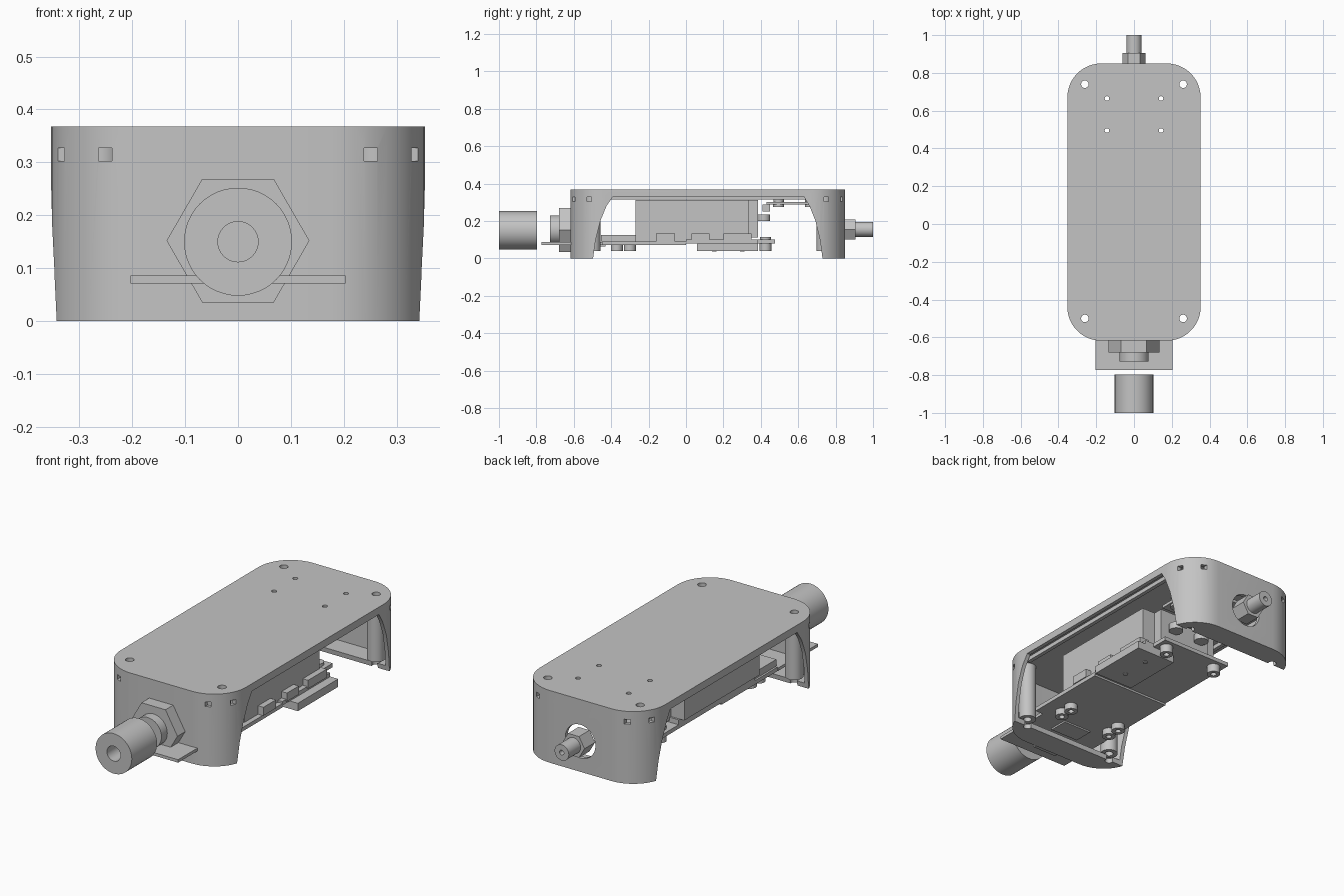
import bpy, bmesh, math

if "Cube" in bpy.data.objects:
    bpy.data.objects.remove(bpy.data.objects["Cube"])

grey = bpy.data.materials.new("plain grey")
grey.use_nodes = True
grey.diffuse_color = (0.55, 0.55, 0.55, 1)
grey.node_tree.nodes["Principled BSDF"].inputs["Base Color"].default_value = (0.55, 0.55, 0.55, 1)


def loft(name, rings, wrap=False):
    """Skin a stack of matching rings; cap the ends or wrap them into a tube."""
    bm = bmesh.new()
    loops = [[bm.verts.new(p) for p in ring] for ring in rings]
    n = len(loops[0])
    pairs = list(zip(loops, loops[1:])) + ([(loops[-1], loops[0])] if wrap else [])
    for a, b in pairs:
        for i in range(n):
            j = (i + 1) % n
            bm.faces.new((a[i], a[j], b[j], b[i]))
    if not wrap:
        bm.faces.new(loops[0])
        bm.faces.new(loops[-1])
    bmesh.ops.recalc_face_normals(bm, faces=bm.faces)
    mesh = bpy.data.meshes.new(name)
    bm.to_mesh(mesh)
    bm.free()
    mesh.materials.append(grey)
    obj = bpy.data.objects.new(name, mesh)
    bpy.context.collection.objects.link(obj)
    return obj


def box(name, x, y, z):
    return loft(name, [[(x[0], y[0], h), (x[1], y[0], h), (x[1], y[1], h), (x[0], y[1], h)] for h in z])


def rod(name, centre, span, r, bore=0, axis="z", n=32):
    """Cylinder, hex prism or tube; centre is (x, y) for z rods and (x, z) for y rods."""
    def ring(rad, h):
        pts = []
        for i in range(n):
            a = 2 * math.pi * i / n
            u, v = centre[0] + rad * math.cos(a), centre[1] + rad * math.sin(a)
            pts.append((u, v, h) if axis == "z" else (u, h, v))
        return pts
    rings = [ring(r, span[0]), ring(r, span[1])]
    if bore:
        rings += [ring(bore, span[1]), ring(bore, span[0])]
    return loft(name, rings, wrap=bool(bore))


def rounded(hx, y0, y1, rad, z, steps=12):
    """Rounded rectangle outline at height z."""
    pts = []
    corners = [(hx - rad, y1 - rad), (rad - hx, y1 - rad), (rad - hx, y0 + rad), (hx - rad, y0 + rad)]
    for k, (cx, cy) in enumerate(corners):
        for i in range(steps + 1):
            a = math.pi / 2 * (k + i / steps)
            pts.append((cx + rad * math.cos(a), cy + rad * math.sin(a), z))
    return pts


def cut(obj, cutters):
    for c in cutters:
        mod = obj.modifiers.new("cut", "BOOLEAN")
        mod.operation, mod.solver, mod.object = "DIFFERENCE", "EXACT", c
        bpy.context.view_layer.objects.active = obj
        bpy.ops.object.modifier_apply(modifier=mod.name)
        bpy.data.objects.remove(c)


POSTS = [(sx * 0.26, y) for sx in (-1, 1) for y in (-0.5, 0.74)]
SMALL = [(sx * 0.143, y) for sx in (-1, 1) for y in (0.495, 0.665)]

# Housing: rounded box, hollow, with a thin floor left inside each end
case = loft("case", [rounded(0.353, -0.618, 0.85, 0.18, z) for z in (0, 0.368)])
cavity = loft("cavity", [rounded(0.333, -0.598, 0.83, 0.16, z) for z in (0.025, 0.335)])
# Curved side openings between the end walls
side = [(-0.499, -0.05), (-0.497, 0), (-0.483, 0.1), (-0.458, 0.2), (-0.425, 0.28), (-0.39, 0.33),
        (0.63, 0.33), (0.66, 0.28), (0.692, 0.2), (0.716, 0.1), (0.73, 0), (0.732, -0.05)]
opening = loft("opening", [[(x, y, z) for y, z in side] for x in (-0.5, 0.5)])
cutters = [cavity, opening]
cutters += [rod("screw_hole", p, (-0.1, 0.4), 0.02) for p in POSTS]
cutters += [rod("small_hole", p, (0.3, 0.4), 0.012) for p in SMALL]
cutters += [rod("rear_hole", (0, 0.155), (0.78, 0.9), 0.085, axis="y")]
# Nut slots, two at each rounded corner
for sx in (-1, 1):
    for y, d in ((-0.517, -1), (0.75, 1)):
        cutters.append(box("side_slot", sorted((sx * 0.29, sx * 0.4)), (y - 0.013, y + 0.013), (0.303, 0.327)))
        cutters.append(box("end_slot", sorted((sx * 0.238, sx * 0.264)),
                           sorted((y + d * 0.05, y + d * 0.14)), (0.303, 0.327)))
cut(case, cutters)

# Corner screw posts and long rails under the roof
for p in POSTS:
    rod("corner_post", p, (0.04, 0.34), 0.042, 0.02)
for sx in (-1, 1):
    box("roof_rail", sorted((sx * 0.30, sx * 0.32)), (-0.43, 0.67), (0.314, 0.336))

# Front connector: loose barrel, collar, hex nut and inner body
rod("plug_barrel", (0, 0.15), (-1.0, -0.797), 0.102, 0.038, "y", 48)
rod("connector_collar", (0, 0.152), (-0.727, -0.68), 0.078, 0, "y")
rod("front_nut", (0, 0.152), (-0.68, -0.615), 0.135, 0, "y", 6)
rod("connector_body", (0, 0.152), (-0.62, -0.55), 0.07, 0, "y")

# Rear connector
rod("rear_nut", (0, 0.155), (0.82, 0.905), 0.062, 0, "y", 6)
rod("rear_shaft", (0, 0.155), (0.9, 1.0), 0.04, 0.012, "y")
rod("rear_core", (0, 0.155), (0.8, 0.96), 0.02, 0, "y")

# Circuit boards, with a tab reaching out through the front wall
box("front_tab", (-0.203, 0.203), (-0.772, -0.45), (0.071, 0.086))
box("front_board", (-0.2, 0.25), (-0.45, 0.0), (0.07, 0.09))
box("rear_board", (-0.2, 0.25), (0.0, 0.385), (0.08, 0.1))
box("rear_board_end", (-0.2, 0.2), (0.385, 0.475), (0.08, 0.1))
box("under_pad", (-0.08, 0.08), (-0.53, -0.43), (0.062, 0.071))
box("front_block", (-0.19, 0.19), (-0.455, -0.26), (0.09, 0.125))
box("under_module", (0.07, 0.295), (0.06, 0.385), (0.04, 0.08))
for y in (0.15, 0.3):
    rod("module_pin", (0.18, y), (0.036, 0.041), 0.012, n=16)

# Battery, its end cap, tray and edge connectors
box("battery", (-0.225, 0.225), (-0.27, 0.335), (0.125, 0.312))
box("battery_cap", (-0.15, 0.15), (0.335, 0.385), (0.11, 0.312))
box("battery_tray", (-0.2, 0.225), (-0.27, 0.345), (0.09, 0.125))
for y0, y1 in ((-0.16, -0.06), (0.03, 0.125), (0.2, 0.35)):
    box("edge_connector", (0.2, 0.255), (y0, y1), (0.09, 0.133))

# Small roof board with its fixings
plate = box("roof_board", (-0.18, 0.18), (0.43, 0.7), (0.287, 0.302))
cut(plate, [rod("plate_hole", p, (0.2, 0.4), 0.012) for p in SMALL])
for p in SMALL:
    rod("roof_spacer", p, (0.302, 0.336), 0.028, 0.012)
    rod("roof_screw", p, (0.274, 0.287), 0.03, 0.012)
box("roof_board_socket", (-0.06, 0.06), (0.41, 0.45), (0.25, 0.287))

# Board screws underneath
for sx in (-1, 1):
    for y in (-0.37, -0.3, 0.425):
        rod("board_screw", (sx * 0.15, y), (0.038, 0.082), 0.032, 0.014)
    rod("rear_spacer", (sx * 0.15, 0.425), (0.1, 0.115), 0.03)
    rod("cap_stud", (sx * 0.08, 0.415), (0.2, 0.235), 0.035)

# Smooth round surfaces, keep sharp edges
bpy.ops.object.select_all(action="DESELECT")
for o in bpy.context.scene.objects:
    if o.type == "MESH" and grey.name in o.data.materials:
        o.select_set(True)
        bpy.context.view_layer.objects.active = o
bpy.ops.object.shade_smooth_by_angle(angle=math.radians(30))
